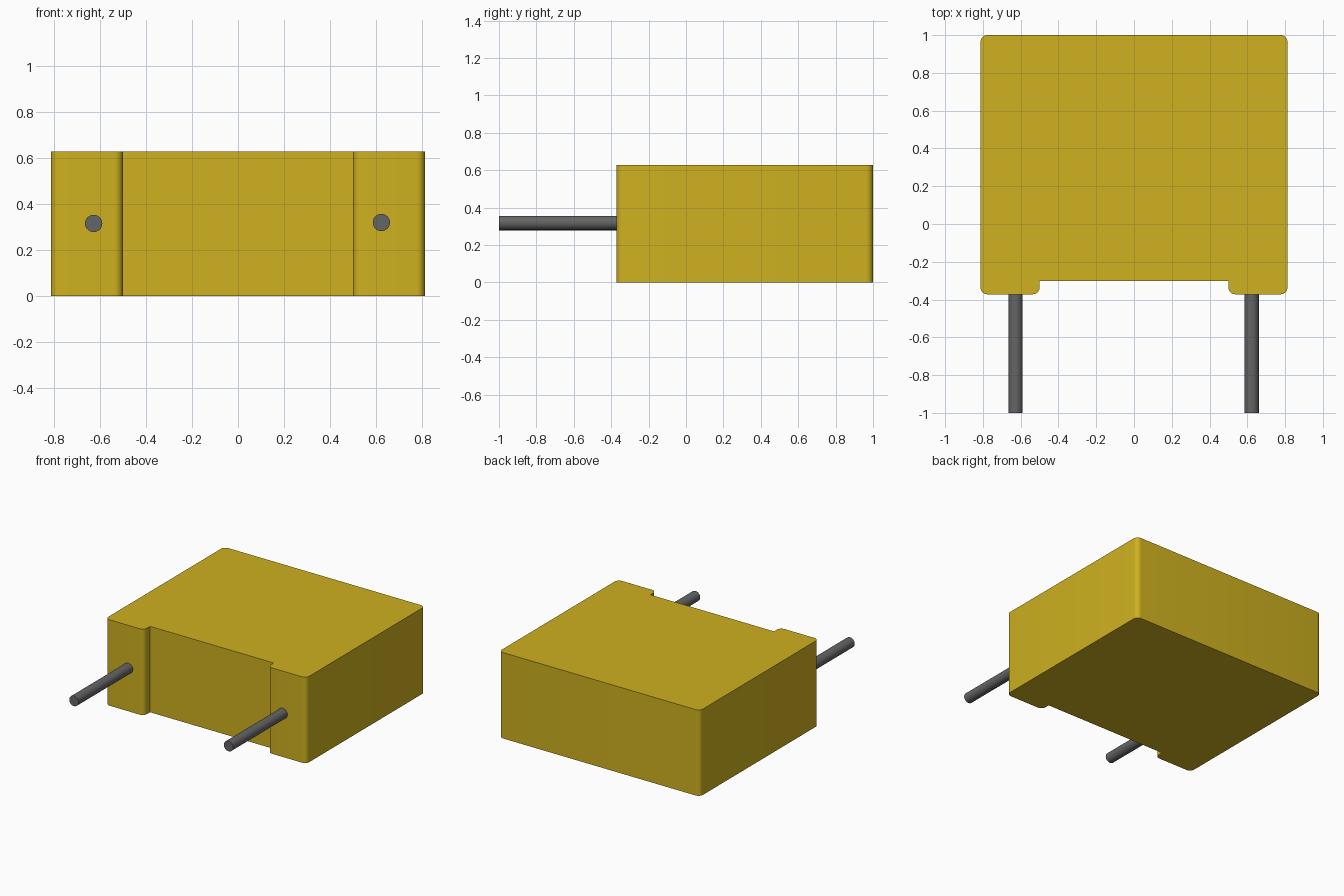
import bpy, bmesh, math

if "Cube" in bpy.data.objects:
    bpy.data.objects.remove(bpy.data.objects["Cube"])


def material(name, color):
    m = bpy.data.materials.new(name)
    m.diffuse_color = (*color, 1)
    m.use_nodes = True
    m.node_tree.nodes["Principled BSDF"].inputs["Base Color"].default_value = m.diffuse_color
    return m


def add_object(name, bm, mat):
    bmesh.ops.recalc_face_normals(bm, faces=bm.faces)
    mesh = bpy.data.meshes.new(name)
    bm.to_mesh(mesh)
    bm.free()
    mesh.materials.append(mat)
    ob = bpy.data.objects.new(name, mesh)
    bpy.context.collection.objects.link(ob)
    bpy.ops.object.select_all(action='DESELECT')
    ob.select_set(True)
    bpy.context.view_layer.objects.active = ob
    bpy.ops.object.shade_smooth_by_angle(angle=math.radians(30))
    return ob


yellow = material("yellow_casing", (0.62, 0.44, 0.014))
grey = material("dark_lead", (0.13, 0.13, 0.13))

W, BACK, FRONT, STEP, NOTCH, H, R = 0.8125, 1.0, -0.372, -0.302, 0.5, 0.628, 0.036

# Casing outline: right half with rounded outer corners, then mirrored
corners = [(NOTCH, FRONT, 180), (W, FRONT, 270), (W, BACK, 0)]
half = [(NOTCH, STEP)]
for x, y, start in corners:
    cx = x + R if x == NOTCH else x - R
    cy = y - R if y == BACK else y + R
    for i in range(9):
        a = math.radians(start + i * 90 / 8)
        half.append((cx + R * math.cos(a), cy + R * math.sin(a)))
outline = half + [(-x, y) for x, y in reversed(half)]

# Casing: outline extruded to full height
bm = bmesh.new()
face = bm.faces.new([bm.verts.new((x, y, 0)) for x, y in outline])
ext = bmesh.ops.extrude_face_region(bm, geom=[face], use_keep_orig=True)
top = [g for g in ext["geom"] if isinstance(g, bmesh.types.BMVert)]
bmesh.ops.translate(bm, verts=top, vec=(0, 0, H))
add_object("casing", bm, yellow)

# Wire leads out of both front feet, the left one slightly lower
for name, x, z in (("left_lead", -0.627, 0.315), ("right_lead", 0.623, 0.319)):
    bm = bmesh.new()
    bmesh.ops.create_cone(bm, cap_ends=True, segments=32,
                          radius1=0.0375, radius2=0.0375, depth=0.64)
    for v in bm.verts:
        v.co = (x + v.co.x, -0.68 + v.co.z, z + v.co.y)
    add_object(name, bm, grey)
